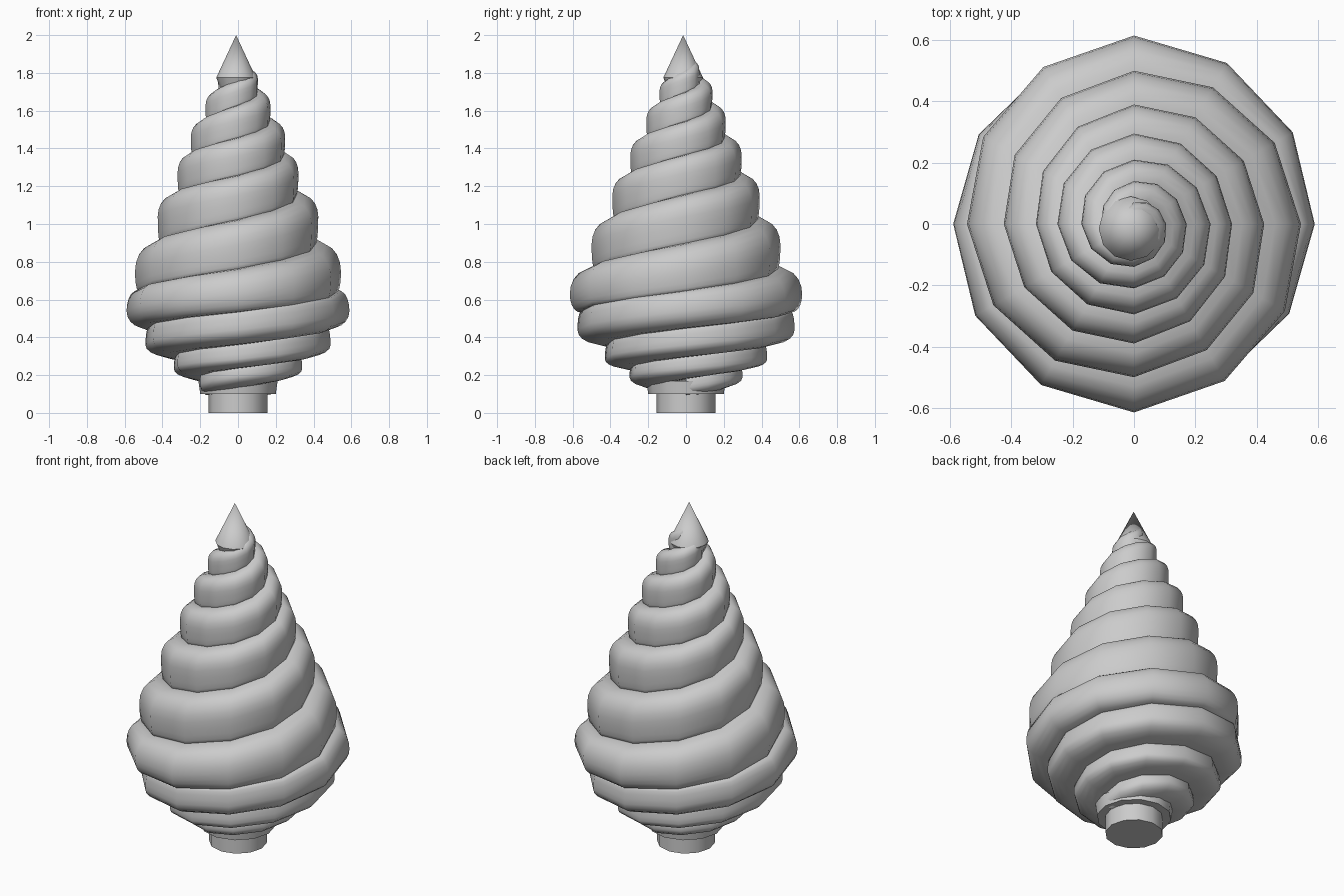
import bpy, bmesh, math
from math import sin, cos, pi, radians
from mathutils import Matrix

old = bpy.data.objects.get("Cube")
if old:
    bpy.data.objects.remove(old, do_unlink=True)

grey = bpy.data.materials.new("light grey")
grey.use_nodes = True
colour = (0.6, 0.6, 0.6, 1)
grey.diffuse_color = colour
grey.node_tree.nodes["Principled BSDF"].inputs["Base Color"].default_value = colour

# Rim of the swirl at each quarter turn: (radius, height)
RIM = [(.2, .13), (.3, .19), (.34, .235), (.43, .285), (.49, .36), (.575, .44),
       (.59, .54), (.615, .63), (.545, .75), (.5, .89), (.425, 1.04), (.39, 1.15),
       (.32, 1.27), (.295, 1.36), (.25, 1.46), (.21, 1.55), (.172, 1.625),
       (.14, 1.705), (.105, 1.77), (.07, 1.82), (.03, 1.87)]
STEPS = 3        # path steps per quarter turn
ARC = 10         # steps around the outer bulge


def rim(t):
    """Radius and height along the swirl, extended past both ends."""
    i = min(max(int(math.floor(t)), 0), len(RIM) - 2)
    a, b, f = RIM[i], RIM[i + 1], t - i
    return max(a[0] + (b[0] - a[0]) * f, 0), a[1] + (b[1] - a[1]) * f


def finish(name, bm):
    bmesh.ops.recalc_face_normals(bm, faces=bm.faces[:])
    mesh = bpy.data.meshes.new(name)
    bm.to_mesh(mesh)
    bm.free()
    mesh.materials.append(grey)
    obj = bpy.data.objects.new(name, mesh)
    bpy.context.collection.objects.link(obj)
    bpy.ops.object.select_all(action='DESELECT')
    obj.select_set(True)
    bpy.context.view_layer.objects.active = obj
    bpy.ops.object.shade_smooth_by_angle(angle=radians(50))


def swirl(name, turn):
    """Sweep a bulging band upwards around the axis."""
    bm = bmesh.new()
    rings = []
    for n in range((len(RIM) - 1) * STEPS + 1):
        t = n / STEPS
        r, z = rim(t)
        section = []
        for k in range(ARC + 1):
            phi = -pi / 2 + pi * k / ARC
            # each half of the bulge reaches to the neighbouring band
            r2, z2 = rim(t + 2 if phi > 0 else t - 2)
            depth = max(r - r2, 0) + .045 * r
            inset = 1 - max(cos(phi), 0) ** .75
            section.append((max(r - inset * depth, 0),
                            z + abs(z2 - z) * .52 * sin(phi)))
        section += [(r * .2, section[-1][1]), (r * .2, section[0][1])]
        a = t * pi / 2 + turn
        rings.append([bm.verts.new((p * cos(a), p * sin(a), max(h, .095)))
                      for p, h in section])
    for lo, hi in zip(rings, rings[1:]):
        for k in range(len(lo)):
            j = (k + 1) % len(lo)
            bm.faces.new((lo[k], lo[j], hi[j], hi[k]))
    bm.faces.new(rings[0])
    bm.faces.new(rings[-1])
    finish(name, bm)


def drum(name, r1, r2, z1, z2, x=0.0, y=0.0):
    bm = bmesh.new()
    bmesh.ops.create_cone(bm, cap_ends=True, segments=12, radius1=r1, radius2=r2,
                          depth=z2 - z1, matrix=Matrix.Translation((x, y, (z1 + z2) / 2)))
    finish(name, bm)


# Two interleaved bands
for side, name in enumerate(("first_swirl", "second_swirl")):
    swirl(name, side * pi)

# Stem, collar, inner core and pointed tip
drum("stem", .155, .155, 0, .2)
drum("collar", .2, .21, .1, .17)
drum("lower_core", .15, .45, .15, .5)
drum("upper_core", .45, .08, .5, 1.75)
drum("tip_base", .075, .105, 1.7, 1.775, -.01, -.015)
drum("tip", .105, 0, 1.775, 2, -.01, -.015)
